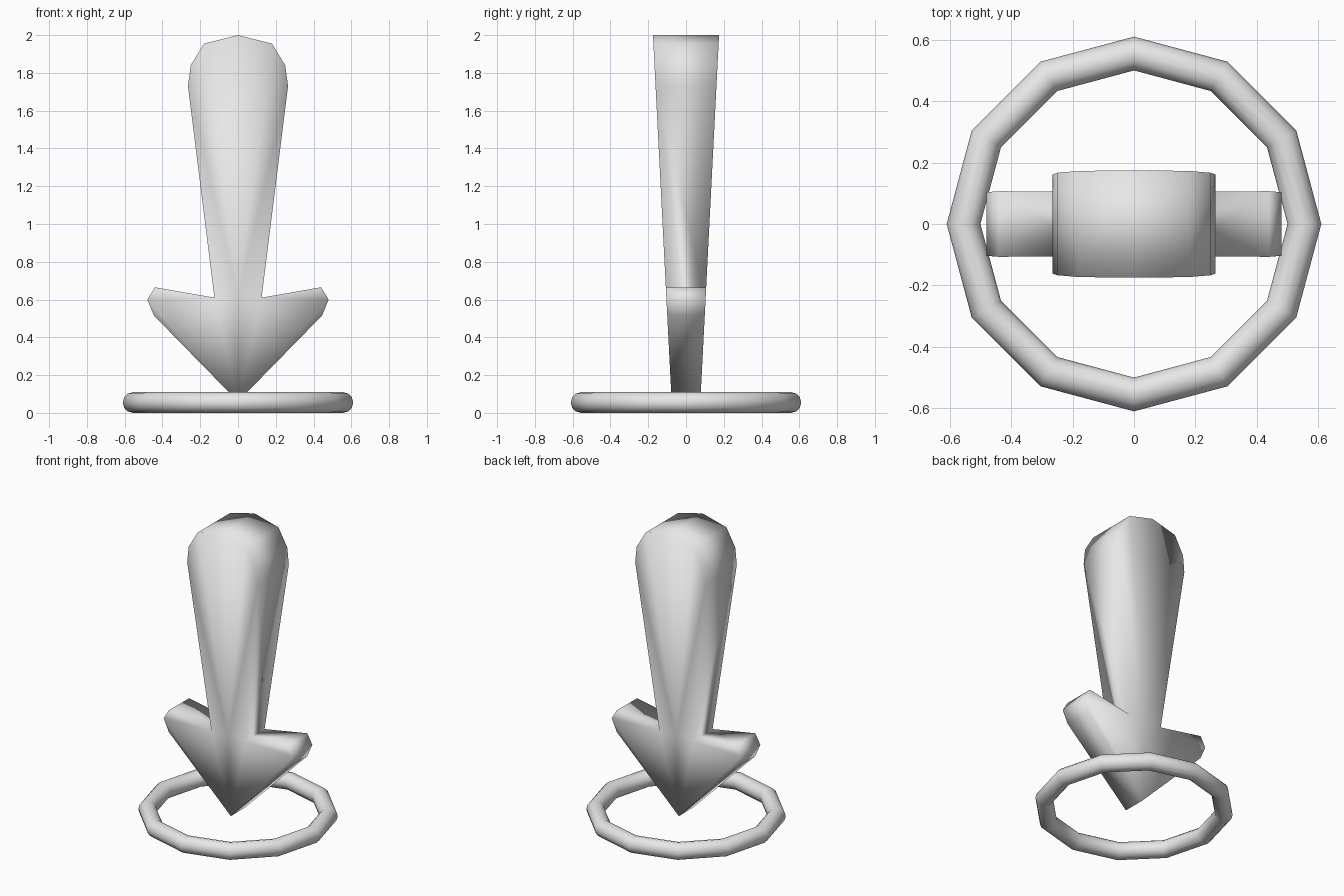
import bpy, bmesh, math

cube = bpy.data.objects.get("Cube")
if cube:
    bpy.data.objects.remove(cube, do_unlink=True)

grey = bpy.data.materials.new("light_grey")
grey.use_nodes = True
grey.diffuse_color = (0.8, 0.8, 0.8, 1)
grey.node_tree.nodes["Principled BSDF"].inputs["Base Color"].default_value = (0.8, 0.8, 0.8, 1)


def finish(name, bm):
    bmesh.ops.recalc_face_normals(bm, faces=bm.faces)
    for f in bm.faces:
        f.smooth = True
    mesh = bpy.data.meshes.new(name)
    bm.to_mesh(mesh)
    bm.free()
    mesh.materials.append(grey)
    obj = bpy.data.objects.new(name, mesh)
    bpy.context.collection.objects.link(obj)
    return obj


def half_depth(z):
    # The arrow gets thicker towards the top
    return 0.073 + 0.051 * z


# Half outlines (x, z) of the shaft and the head, both closed on the centre line
shaft = [(0, 2), (0.18, 1.955), (0.25, 1.84), (0.265, 1.73), (0.125, 0.61), (0, 0.61)]
head = [(0, 0.61), (0.125, 0.61), (0.44, 0.665), (0.48, 0.6), (0.445, 0.515), (0, 0.06)]

# Arrow: front and back panels, then walls around the outer outline
bm = bmesh.new()
for mirror in (1, -1):
    for outline in (shaft, head):
        for side in (-1, 1):
            bm.faces.new([bm.verts.new((mirror * x, side * half_depth(z), z)) for x, z in outline])
    rim = shaft[:-1] + head[2:]
    for (xa, za), (xb, zb) in zip(rim, rim[1:]):
        corners = [(xa, -1, za), (xa, 1, za), (xb, 1, zb), (xb, -1, zb)]
        bm.faces.new([bm.verts.new((mirror * x, s * half_depth(z), z)) for x, s, z in corners])
bmesh.ops.remove_doubles(bm, verts=bm.verts, dist=0.0005)
finish("arrow", bm)

# Ring on the ground: a round tube swept around twelve corners
bm = bmesh.new()
major, minor, steps, sides = 0.555, 0.055, 12, 12
loops = []
for i in range(steps):
    a = math.tau * i / steps
    loop = []
    for j in range(sides):
        b = math.tau * j / sides
        r = major + minor * math.cos(b)
        loop.append(bm.verts.new((r * math.cos(a), r * math.sin(a), minor + minor * math.sin(b))))
    loops.append(loop)
for i in range(steps):
    here, there = loops[i], loops[(i + 1) % steps]
    for j in range(sides):
        k = (j + 1) % sides
        bm.faces.new((here[j], there[j], there[k], here[k]))
finish("ground_ring", bm)
